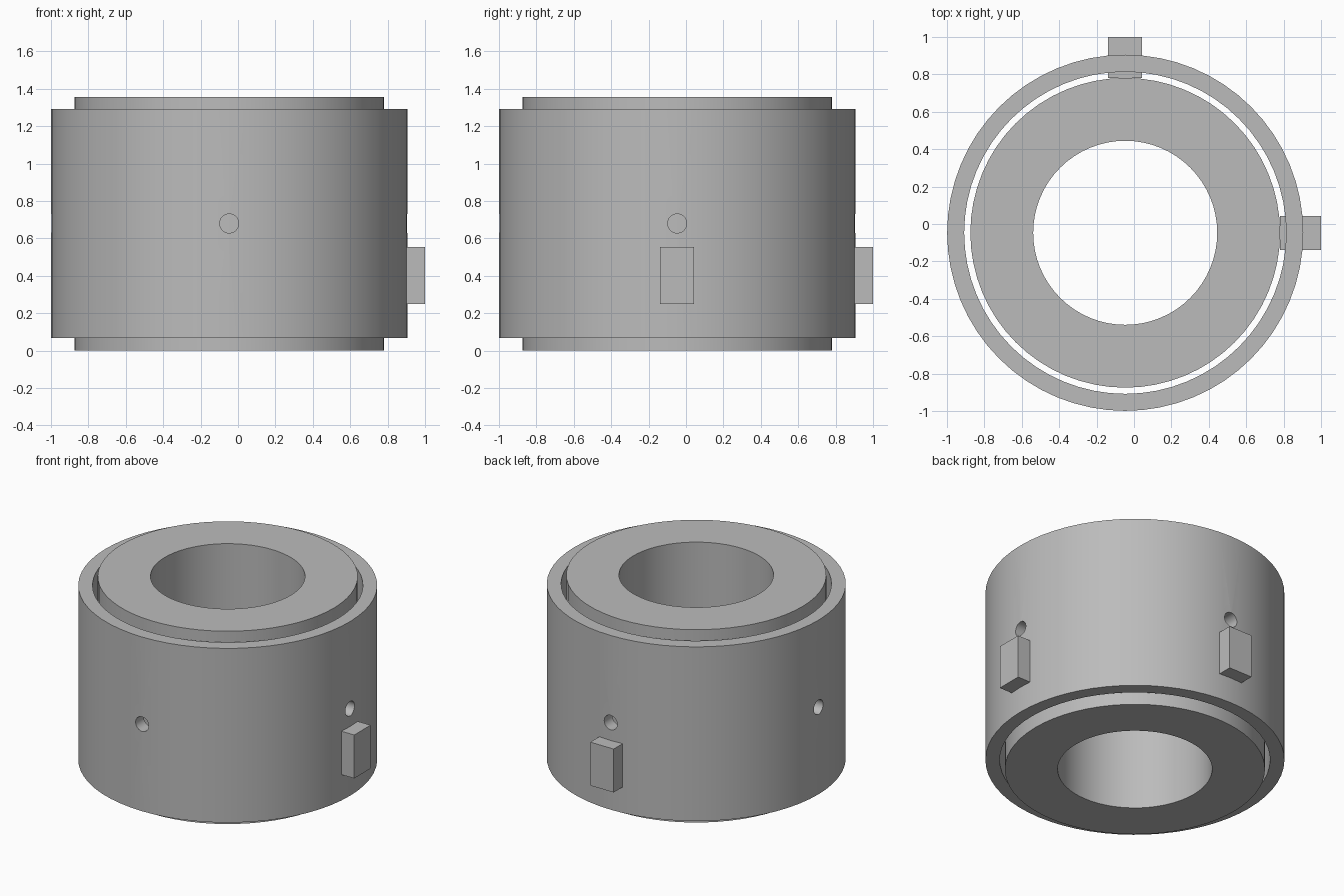
import bpy, bmesh, math
from mathutils import Matrix, Vector

if "Cube" in bpy.data.objects:
    bpy.data.objects.remove(bpy.data.objects["Cube"], do_unlink=True)

AXIS = Vector((-0.047, -0.047, 0))   # shared axis of both rings
SIDES = 64

grey = bpy.data.materials.new("plain_grey")
grey.use_nodes = True
grey.diffuse_color = (0.5, 0.5, 0.5, 1)
grey.node_tree.nodes["Principled BSDF"].inputs["Base Color"].default_value = (0.5, 0.5, 0.5, 1)


def add_object(name, bm):
    bmesh.ops.recalc_face_normals(bm, faces=bm.faces)
    mesh = bpy.data.meshes.new(name)
    bm.to_mesh(mesh)
    bm.free()
    mesh.materials.append(grey)
    obj = bpy.data.objects.new(name, mesh)
    obj.location = AXIS
    bpy.context.collection.objects.link(obj)
    return obj


def ring(name, inner, outer, low, high):
    """Square-section ring made of four loops joined by quads."""
    bm = bmesh.new()
    profile = [(inner, low), (outer, low), (outer, high), (inner, high)]
    loops = []
    for r, z in profile:
        angles = [2 * math.pi * i / SIDES for i in range(SIDES)]
        loops.append([bm.verts.new((r * math.cos(a), r * math.sin(a), z)) for a in angles])
    for k, a in enumerate(loops):
        b = loops[(k + 1) % len(loops)]
        for i in range(SIDES):
            j = (i + 1) % SIDES
            bm.faces.new((a[i], a[j], b[j], b[i]))
    return add_object(name, bm)


def smooth(obj):
    bpy.ops.object.select_all(action='DESELECT')
    obj.select_set(True)
    bpy.context.view_layer.objects.active = obj
    bpy.ops.object.shade_smooth_by_angle(angle=math.radians(30))


# Rings
inner_ring = ring("inner_ring", 0.492, 0.828, 0.0, 1.355)
outer_sleeve = ring("outer_sleeve", 0.861, 0.952, 0.068, 1.292)

# Four radial holes through the sleeve
bm = bmesh.new()
for i in range(4):
    place = (Matrix.Rotation(i * math.pi / 2, 4, 'Z') @ Matrix.Translation((0.91, 0, 0.68))
             @ Matrix.Rotation(math.pi / 2, 4, 'Y'))
    bmesh.ops.create_cone(bm, cap_ends=True, segments=32, radius1=0.051,
                          radius2=0.051, depth=0.15, matrix=place)
cutter = add_object("hole_cutter", bm)
cutter.hide_render = True
cut = outer_sleeve.modifiers.new("holes", 'BOOLEAN')
cut.operation = 'DIFFERENCE'
cut.solver = 'EXACT'
cut.object = cutter
bpy.context.view_layer.objects.active = outer_sleeve
bpy.ops.object.modifier_apply(modifier=cut.name)
bpy.data.objects.remove(cutter, do_unlink=True)

for obj in (inner_ring, outer_sleeve):
    smooth(obj)

# Key blocks passing through the sleeve on the left and back
for name, angle in (("left_key", 0), ("back_key", math.pi / 2)):
    bm = bmesh.new()
    place = (Matrix.Rotation(angle, 4, 'Z') @ Matrix.Translation((0.937, 0, 0.402))
             @ Matrix.Diagonal((0.22, 0.182, 0.305, 1)))
    bmesh.ops.create_cube(bm, size=1, matrix=place)
    add_object(name, bm)
